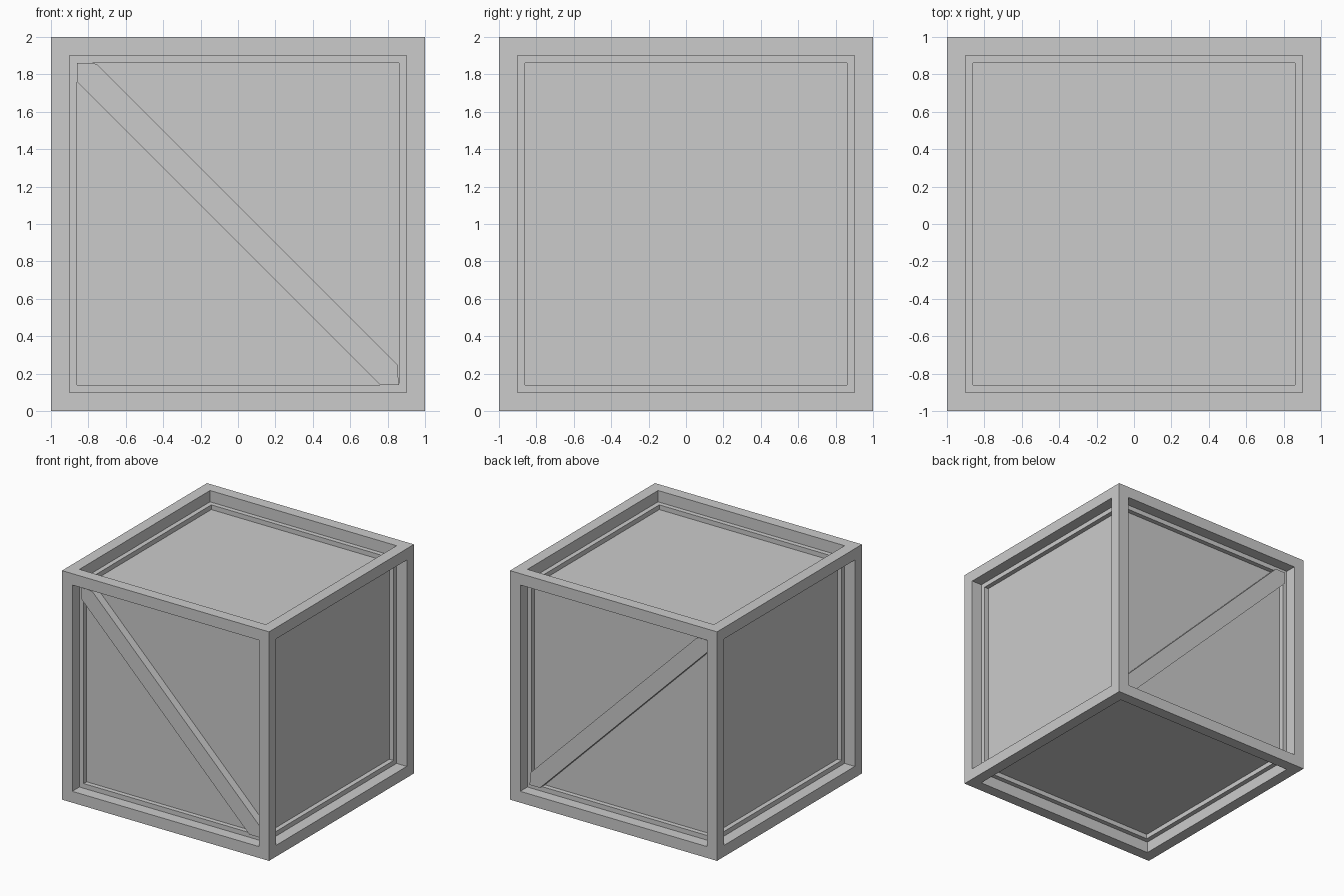
import bpy, bmesh
from mathutils import Vector

if "Cube" in bpy.data.objects:
    bpy.data.objects.remove(bpy.data.objects["Cube"])

W = 0.14   # frame width and recess depth


def make_object(name, bm):
    mesh = bpy.data.meshes.new(name)
    bm.to_mesh(mesh)
    bm.free()
    ob = bpy.data.objects.new(name, mesh)
    bpy.context.collection.objects.link(ob)
    return ob


# Crate body: cube with every side inset and pushed inwards
bm = bmesh.new()
bmesh.ops.create_cube(bm, size=2)
bmesh.ops.translate(bm, verts=bm.verts, vec=(0, 0, 1))
panels = list(bm.faces)
bmesh.ops.inset_individual(bm, faces=panels, thickness=W, depth=0)
pushed = bmesh.ops.extrude_discrete_faces(bm, faces=panels)["faces"]
for f in pushed:
    f.normal_update()
    bmesh.ops.translate(bm, verts=f.verts, vec=-f.normal * W)
bm.normal_update()

# Open underside of the right-hand top rail
rail = Vector((1 - W / 2, 0, 2 - W))
gap = [f for f in bm.faces if (f.calc_center_median() - rail).length < 0.01]
bmesh.ops.delete(bm, geom=gap, context='FACES_ONLY')
make_object("crate_body", bm)

# Diagonal brace on the front, mirrored to the back
profile = [(-0.86, 1.76), (-0.86, 1.86), (-0.78, 1.86), (-0.755, 1.855),
           (0.855, 0.245), (0.855, 0.2), (0.86, 0.14), (0.76, 0.14)]
bm = bmesh.new()
face = bm.faces.new([bm.verts.new((x, -0.93, z)) for x, z in profile])
ext = bmesh.ops.extrude_face_region(bm, geom=[face])["geom"]
bmesh.ops.translate(bm, vec=(0, 0.09, 0),
                    verts=[v for v in ext if isinstance(v, bmesh.types.BMVert)])
bmesh.ops.recalc_face_normals(bm, faces=bm.faces)
brace = make_object("diagonal_brace", bm)
mod = brace.modifiers.new("front_and_back", 'MIRROR')
mod.use_axis = (False, True, False)
